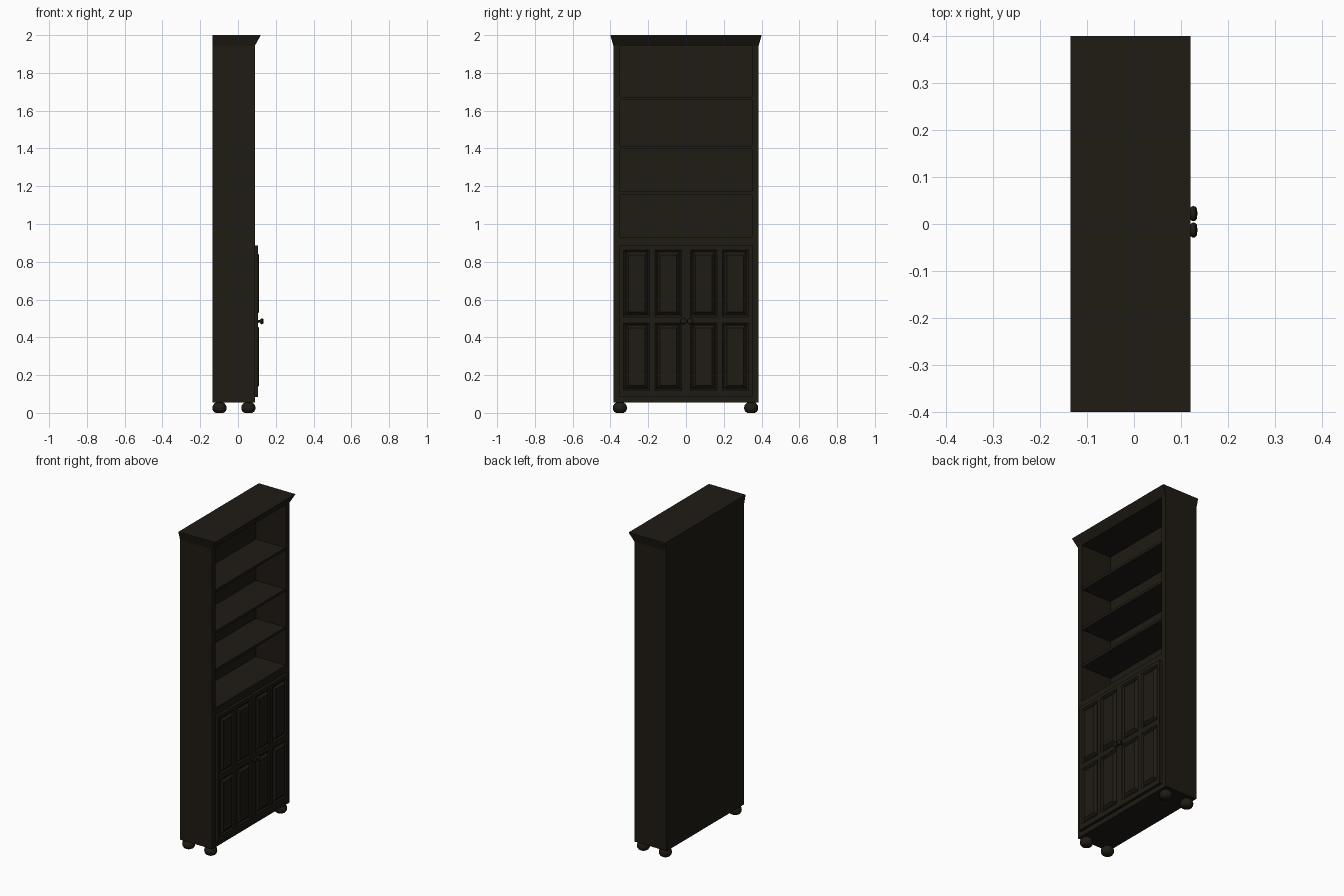
import bpy, bmesh, math

if "Cube" in bpy.data.objects:
    bpy.data.objects.remove(bpy.data.objects["Cube"])

wood = bpy.data.materials.new("dark_wood")
wood.diffuse_color = (0.014, 0.011, 0.007, 1)
wood.use_nodes = True
wood.node_tree.nodes["Principled BSDF"].inputs["Base Color"].default_value = wood.diffuse_color


def finish(name, bm, smooth=False):
    bmesh.ops.recalc_face_normals(bm, faces=bm.faces[:])
    me = bpy.data.meshes.new(name)
    bm.to_mesh(me)
    bm.free()
    ob = bpy.data.objects.new(name, me)
    bpy.context.collection.objects.link(ob)
    me.materials.append(wood)
    if smooth:
        bpy.ops.object.select_all(action='DESELECT')
        ob.select_set(True)
        bpy.context.view_layer.objects.active = ob
        bpy.ops.object.shade_smooth_by_angle(angle=math.radians(40))
    return ob


def loft(name, loops):
    """Closed solid through a list of equally long vertex loops."""
    bm = bmesh.new()
    rings = [[bm.verts.new(p) for p in loop] for loop in loops]
    for a, b in zip(rings, rings[1:]):
        n = len(a)
        for i in range(n):
            bm.faces.new((a[i], a[(i + 1) % n], b[(i + 1) % n], b[i]))
    bm.faces.new(rings[0])
    bm.faces.new(rings[-1])
    return finish(name, bm)


def rect_z(x0, x1, y, z):
    return [(x0, -y, z), (x1, -y, z), (x1, y, z), (x0, y, z)]


def rect_x(x, y0, y1, z0, z1):
    return [(x, y0, z0), (x, y1, z0), (x, y1, z1), (x, y0, z1)]


def box(name, x0, x1, y0, y1, z0, z1):
    return loft(name, [rect_x(x, y0, y1, z0, z1) for x in (x0, x1)])


def turned(name, profile, origin, axis='Z', segs=24):
    """Lathe a (radius, height) profile about Z or X."""
    bm = bmesh.new()
    pts = [(r, 0, h) if axis == 'Z' else (h, r, 0) for r, h in profile]
    vs = [bm.verts.new(p) for p in pts]
    es = [bm.edges.new(e) for e in zip(vs, vs[1:])]
    bmesh.ops.spin(bm, geom=vs + es, cent=(0, 0, 0), angle=2 * math.pi, steps=segs,
                   axis=(0, 0, 1) if axis == 'Z' else (1, 0, 0))
    bmesh.ops.remove_doubles(bm, verts=bm.verts[:], dist=1e-5)
    bmesh.ops.translate(bm, verts=bm.verts[:], vec=origin)
    return finish(name, bm, True)


XB, XF = -0.135, 0.09          # back and front of the carcass
Y, YI = 0.385, 0.35            # outer half width, half width of the opening

# Carcass
for s, side in ((-1, "left"), (1, "right")):
    y0, y1 = sorted((s * YI, s * Y))
    box(side + "_side", XB, XF, y0, y1, 0.055, 1.95)
box("back_panel", XB, XB + 0.015, -YI, YI, 0.055, 1.95)
box("bottom_board", XB + 0.015, XF, -YI, YI, 0.055, 0.085)
box("middle_deck", XB + 0.015, XF, -YI, YI, 0.885, 0.932)

# Shelves
for i, z in enumerate((1.164, 1.404, 1.664)):
    box(f"shelf_{i + 1}", XB + 0.015, XF - 0.005, -YI, YI, z - 0.008, z + 0.008)

# Flared crown, flush at the back
loft("crown", [rect_z(XB, XF, Y, 1.945), rect_z(XB, XF + 0.004, Y + 0.002, 1.952),
               rect_z(XB, 0.115, 0.398, 1.99), rect_z(XB, 0.12, 0.4, 2.0)])

# Doors: stiles, rails and raised panels
cols = ((0.024, 0.164), (0.192, 0.33))
rows = ((0.118, 0.475), (0.508, 0.863))
zb, zt, xd = 0.085, 0.885, 0.107
for s, side in ((-1, "left"), (1, "right")):
    for i, (a, b) in enumerate(((0.001, 0.024), (0.164, 0.192), (0.33, 0.352))):
        y0, y1 = sorted((s * a, s * b))
        box(f"{side}_door_stile_{i + 1}", XF, xd, y0, y1, zb, zt)
    for c, (a, b) in enumerate(cols):
        y0, y1 = sorted((s * a, s * b))
        for r, (z0, z1) in enumerate(((zb, 0.118), (0.475, 0.508), (0.863, zt))):
            box(f"{side}_door_rail_{c + 1}_{r + 1}", XF, xd, y0, y1, z0, z1)
        for r, (z0, z1) in enumerate(rows):
            steps = ((0, XF), (0, 0.106), (0.009, 0.099), (0.012, 0.099), (0.026, 0.112))
            loft(f"{side}_door_panel_{c + 1}_{r + 1}",
                 [rect_x(x, y0 + d, y1 - d, z0 + d, z1 - d) for d, x in steps])

# Door knobs
knob = [(0, 0), (0.008, 0), (0.007, 0.009), (0.013, 0.013), (0.016, 0.018),
        (0.0155, 0.023), (0.011, 0.027), (0, 0.028)]
for side, y in (("left", -0.013), ("right", 0.022)):
    turned(side + "_knob", knob, (xd, y, 0.485), 'X')

# Bun feet
bun = [(0, 0), (0.02, 0), (0.03, 0.006), (0.036, 0.016), (0.0375, 0.027),
       (0.035, 0.039), (0.028, 0.049), (0.02, 0.055), (0, 0.055)]
for side, y in (("left", -0.35), ("right", 0.345)):
    for end, x in (("back", -0.098), ("front", 0.055)):
        turned(f"{end}_{side}_foot", bun, (x, y, 0))
